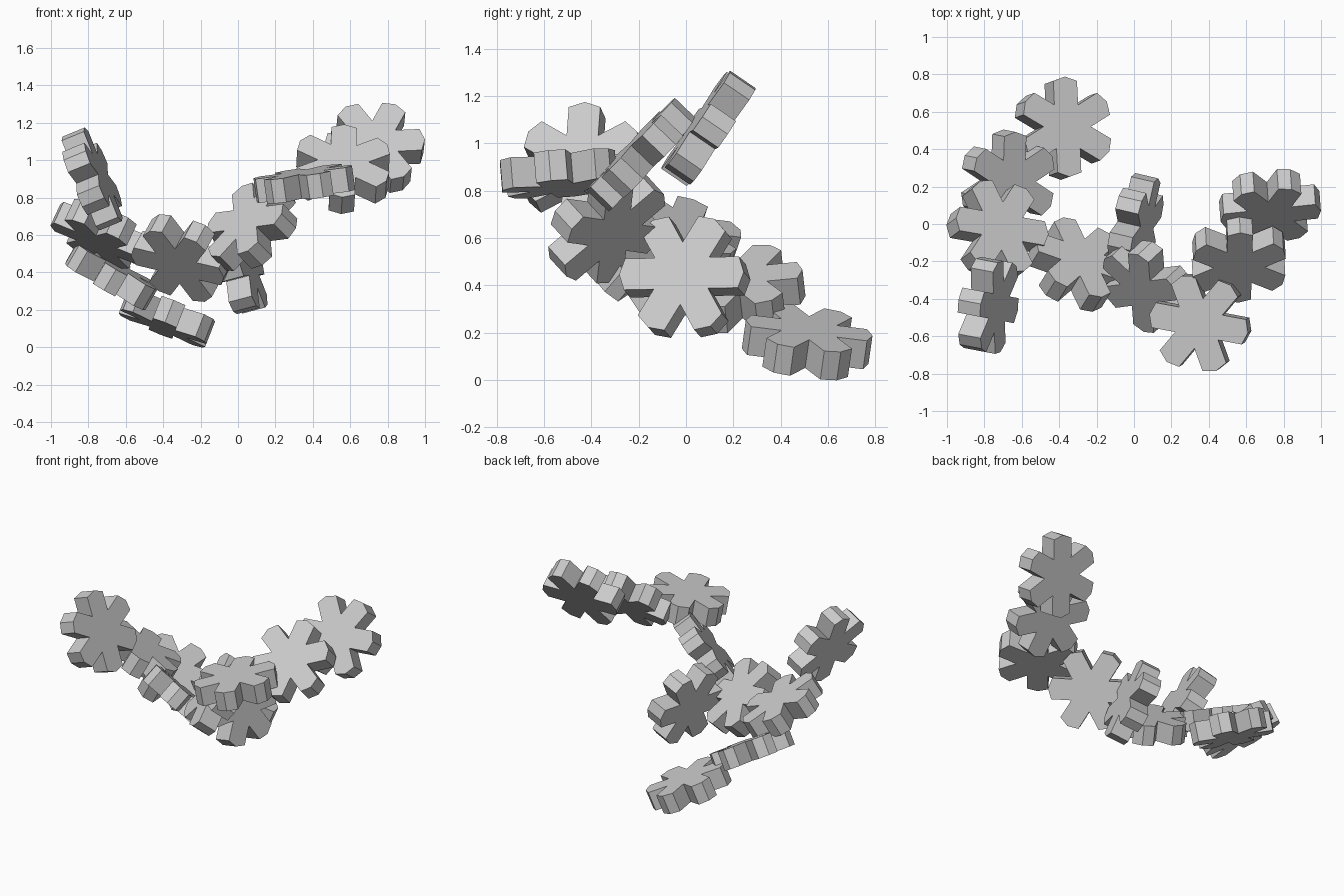
import bpy, bmesh, math
from mathutils import Vector, Matrix

if "Cube" in bpy.data.objects:
    bpy.data.objects.remove(bpy.data.objects["Cube"])

RADIUS, SHOULDER, HALF_WIDTH, THICK = 0.27, 0.247, 0.068, 0.13

grey = bpy.data.materials.new("plain grey")
grey.diffuse_color = (0.6, 0.6, 0.6, 1)
grey.use_nodes = True
grey.node_tree.nodes["Principled BSDF"].inputs["Base Color"].default_value = grey.diffuse_color


def flake(name, centre, normal, arm):
    """Six-armed plate: faces along normal, one arm pointing along arm."""
    n = Vector(normal).normalized()
    u = Vector(arm)
    u = (u - n * u.dot(n)).normalized()
    v = n.cross(u)
    # one arm: shoulder, blunt point, shoulder, then the notch to the next arm
    outline = [(SHOULDER, -HALF_WIDTH), (RADIUS, 0), (SHOULDER, HALF_WIDTH),
               (HALF_WIDTH * math.sqrt(3), HALF_WIDTH)]
    bm = bmesh.new()
    verts = []
    for i in range(6):
        turn = Matrix.Rotation(i * math.pi / 3, 2)
        for p in outline:
            q = turn @ Vector(p)
            verts.append(bm.verts.new((q.x, q.y, -THICK / 2)))
    base = bm.faces.new(verts)
    ext = bmesh.ops.extrude_face_region(bm, geom=[base])
    top = [g for g in ext["geom"] if isinstance(g, bmesh.types.BMVert)]
    bmesh.ops.translate(bm, verts=top, vec=(0, 0, THICK))
    bmesh.ops.recalc_face_normals(bm, faces=bm.faces)
    mesh = bpy.data.meshes.new(name)
    bm.to_mesh(mesh)
    bm.free()
    mesh.materials.append(grey)
    ob = bpy.data.objects.new(name, mesh)
    ob.matrix_world = Matrix.Translation(centre) @ Matrix((u, v, n)).transposed().to_4x4()
    bpy.context.collection.objects.link(ob)


# left side of the chain, from the lowest flake up
flake("flake_back_low", (-0.38, 0.512, 0.16), (0.36, 0.13, 0.92), (0, 1, 0))
flake("flake_back_left", (-0.675, 0.23, 0.385), (0.5, -0.1, 0.86), (-0.02, 1, 0))
flake("flake_left", (-0.73, -0.03, 0.607), (0.4, 0.3, 0.86), (-0.25, 0.05, 0.12))
flake("flake_left_upright", (-0.78, -0.435, 0.9), (0.9, -0.17, 0.37), (0, 0, 1))
# middle
flake("flake_middle", (-0.30, -0.217, 0.477), (0.38, 0.61, 0.7), (-0.1, 0.215, -0.126))
flake("flake_middle_upright", (0.008, -0.005, 0.435), (0.94, -0.22, 0.25), (0.06, 0.26, 0.005))
flake("flake_middle_right", (0.075, -0.335, 0.65), (-0.58, -0.54, 0.59), (-0.185, 0.166, -0.02))
# right side, rising to the end
flake("flake_front_flat", (0.355, -0.527, 0.873), (-0.14, -0.08, 0.98), (0.98, -0.17, 0))
flake("flake_right", (0.56, -0.187, 0.952), (0.04, -0.72, 0.69), (0.02, 0.7, 0.7))
flake("flake_right_end", (0.727, 0.095, 1.063), (0.06, -0.82, 0.56), (0.26, 0, 0.03))
